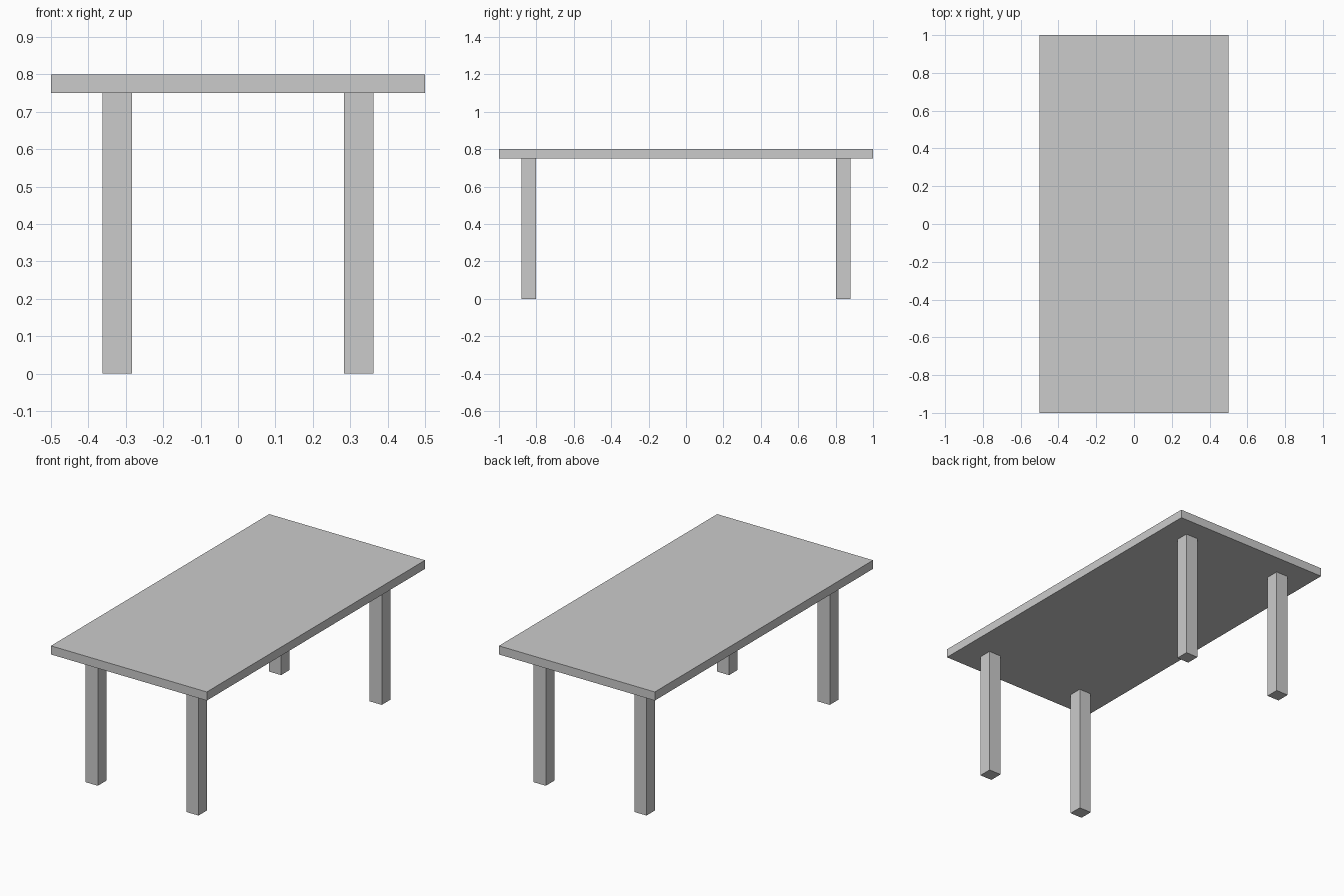
import bpy

if "Cube" in bpy.data.objects:
    bpy.data.objects.remove(bpy.data.objects["Cube"])

TOP_Z, THICKNESS = 0.80, 0.05
LEG = 0.078
LEG_X, LEG_Y = 0.323, 0.84


def box(name, size, center):
    bpy.ops.mesh.primitive_cube_add(size=1, location=center)
    obj = bpy.context.object
    obj.name = obj.data.name = name
    obj.scale = size
    bpy.ops.object.transform_apply(location=False, rotation=False, scale=True)
    return obj


# Tabletop slab
box("tabletop", (1.0, 2.0, THICKNESS), (0, 0, TOP_Z - THICKNESS / 2))

# Four square legs reaching the underside of the top
leg_height = TOP_Z - THICKNESS
for y_name, sy in (("front", -1), ("back", 1)):
    for x_name, sx in (("left", -1), ("right", 1)):
        box(f"{y_name}_{x_name}_leg", (LEG, LEG, leg_height),
            (sx * LEG_X, sy * LEG_Y, leg_height / 2))
